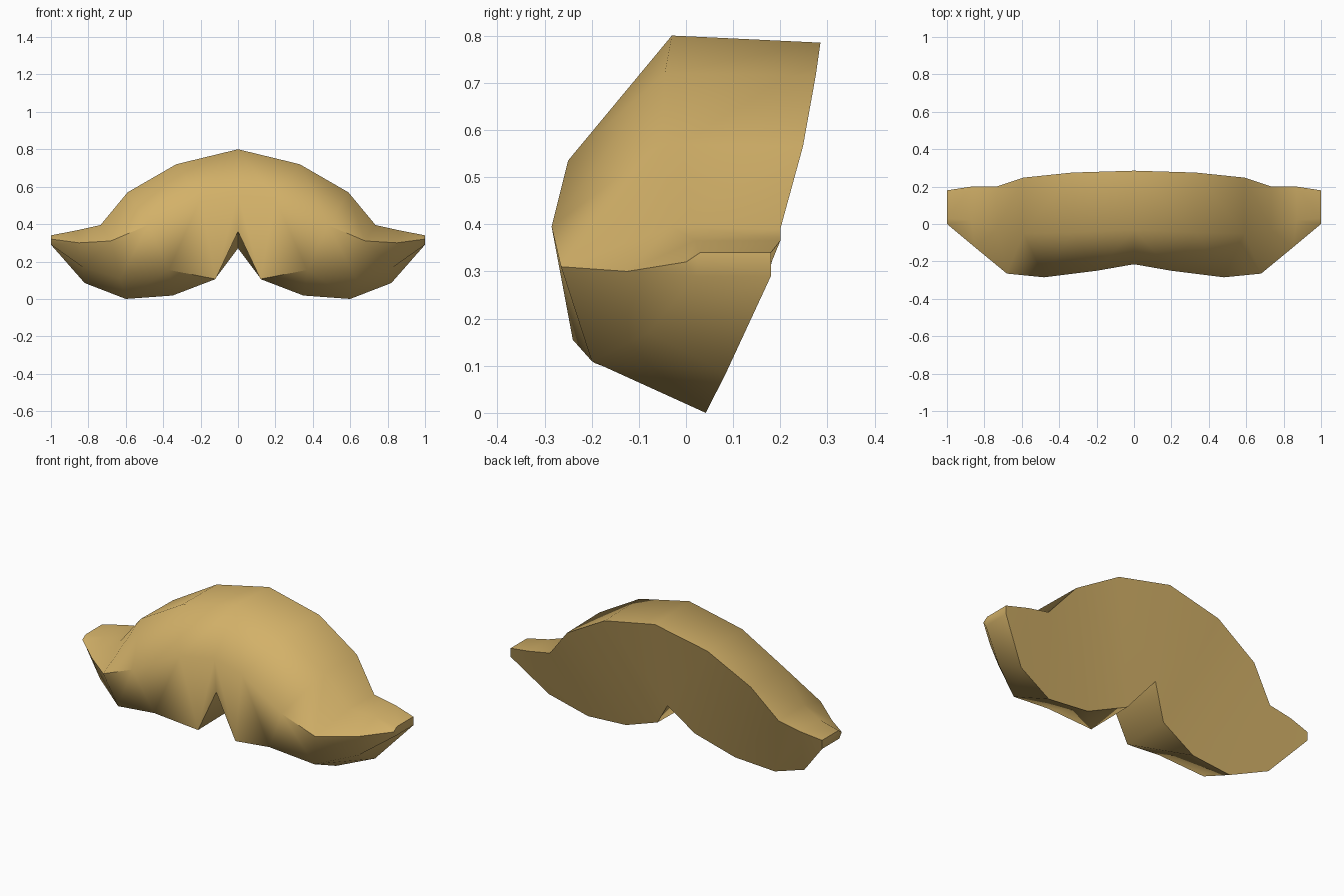
import bpy, bmesh, math

if "Cube" in bpy.data.objects:
    bpy.data.objects.remove(bpy.data.objects["Cube"])

mat = bpy.data.materials.new("golden_tan")
mat.diffuse_color = (0.65, 0.44, 0.14, 1)
mat.use_nodes = True
mat.node_tree.nodes["Principled BSDF"].inputs["Base Color"].default_value = mat.diffuse_color

# Cross-sections of the right half, centre to tip.
# Each runs: top back, top front, mid front, low front, bottom back.
sections = [
    [(0, .285, .785), (0, -.03, .80), (0, -.215, .56), (0, -.20, .36), (0, .17, .27)],
    [(.33, .275, .715), (.33, -.045, .72), (.20, -.25, .535), (.12, -.195, .106), (.12, .09, .11)],
    [(.59, .248, .565), (.59, -.05, .57), (.48, -.285, .395), (.37, -.24, .155), (.35, .05, .018)],
    [(.735, .20, .39), (.735, -.03, .395), (.68, -.265, .31), (.63, -.20, .11), (.60, .042, 0)],
    [(.87, .20, .365), (.87, .02, .365), (.85, -.125, .30), (.83, -.08, .17), (.82, .085, .085)],
    [(1, .18, .34), (1, .03, .34), (1, 0, .32), (1, .02, .29), (1, .18, .29)],
]

# Moustache: loft the sections, close the back and the tip, then mirror
bm = bmesh.new()
rings = [[bm.verts.new(p) for p in s] for s in sections]
for a, b in zip(rings, rings[1:]):
    for i in range(5):
        j = (i + 1) % 5
        bm.faces.new((a[i], b[i], b[j], a[j]))
bm.faces.new(rings[-1])
bmesh.ops.recalc_face_normals(bm, faces=bm.faces)
# an open half-shell: make sure the back faces point to +y
if max(bm.faces, key=lambda f: f.calc_center_median().y).normal.y < 0:
    bmesh.ops.reverse_faces(bm, faces=bm.faces)
mesh = bpy.data.meshes.new("moustache")
bm.to_mesh(mesh)
bm.free()
obj = bpy.data.objects.new("moustache", mesh)
bpy.context.collection.objects.link(obj)
mesh.materials.append(mat)

mirror = obj.modifiers.new("mirror", 'MIRROR')
mirror.use_clip = True
bpy.context.view_layer.objects.active = obj
obj.select_set(True)
bpy.ops.object.modifier_apply(modifier="mirror")
bpy.ops.object.shade_smooth_by_angle(angle=math.radians(65))
